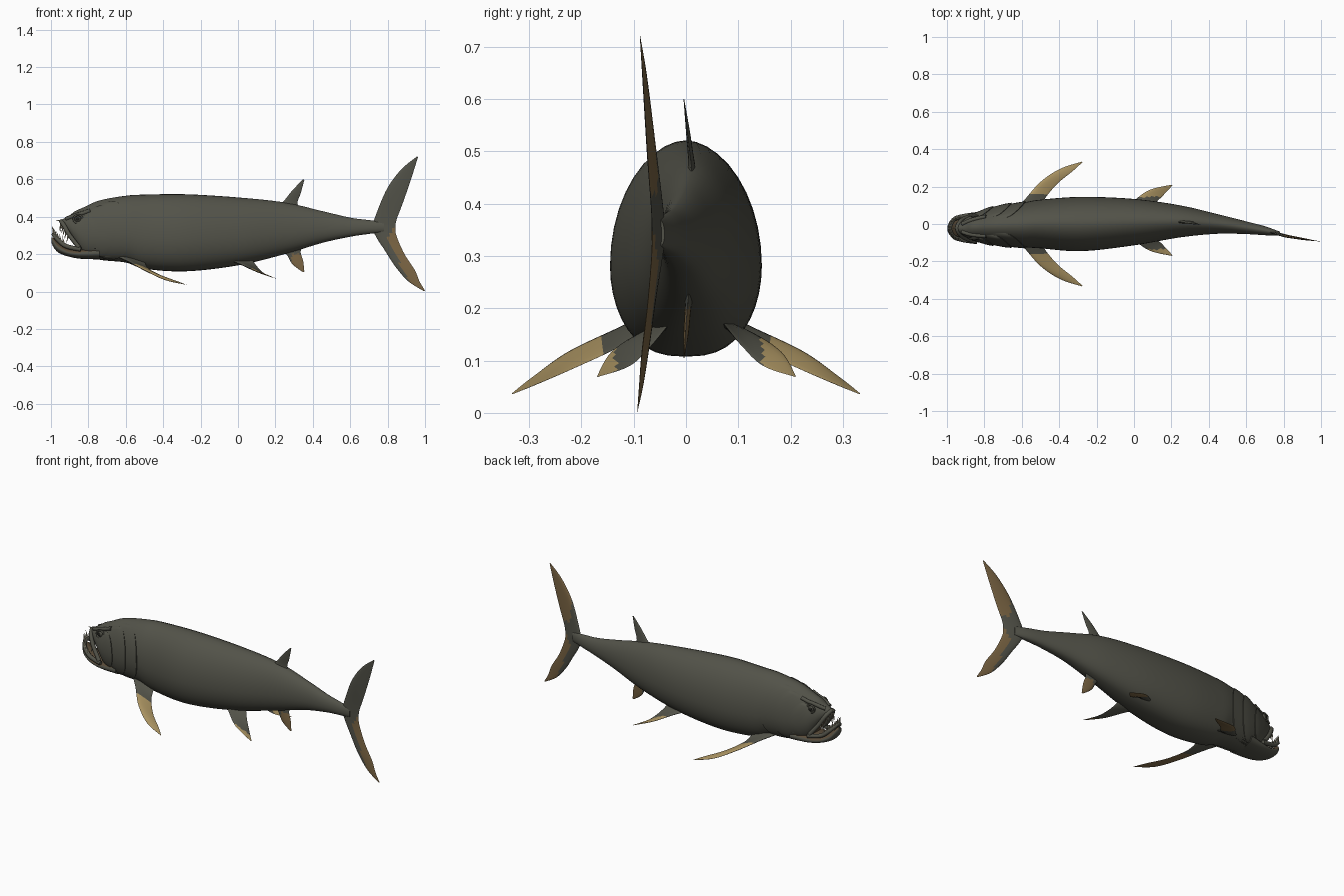
import bpy, bmesh, math
from mathutils import Vector

cube = bpy.data.objects.get("Cube")
if cube:
    bpy.data.objects.remove(cube)


def material(name, rgb):
    m = bpy.data.materials.new(name)
    m.use_nodes = True
    m.diffuse_color = (*rgb, 1)
    m.node_tree.nodes["Principled BSDF"].inputs["Base Color"].default_value = (*rgb, 1)
    return m


SKIN = material("olive grey skin", (.085, .085, .066))
BROWN = material("brown fin", (.19, .125, .055))
GOLD = material("golden fin", (.40, .29, .12))
MOUTH = material("mouth lining", (.10, .07, .04))
TOOTH = material("ivory tooth", (.42, .38, .27))
DARK = material("dark eye", (.015, .015, .012))


def spline(pts, n):
    """Catmull-Rom samples through tuples of any length."""
    out = []
    for i in range(len(pts) - 1):
        a, b = pts[max(i - 1, 0)], pts[i]
        c, d = pts[i + 1], pts[min(i + 2, len(pts) - 1)]
        for k in range(n):
            t = k / n
            out.append(tuple(
                q + t / 2 * (r - p + t * (2 * p - 5 * q + 4 * r - s + t * (3 * (q - r) + s - p)))
                for p, q, r, s in zip(a, b, c, d)))
    return out + [tuple(pts[-1])]


def smooth(ob, angle=50):
    bpy.ops.object.select_all(action='DESELECT')
    ob.select_set(True)
    bpy.context.view_layer.objects.active = ob
    bpy.ops.object.shade_smooth_by_angle(angle=math.radians(angle))


def loft(name, rings, mats, rule=None, closed=True):
    """Skin a list of equal rings; closed rings also get end caps."""
    bm = bmesh.new()
    vs = [[bm.verts.new(p) for p in r] for r in rings]
    n = len(rings[0])
    for r, s in zip(vs, vs[1:]):
        for j in range(n if closed else n - 1):
            k = (j + 1) % n
            bm.faces.new((r[j], r[k], s[k], s[j]))
    if closed:
        bm.faces.new(vs[0])
        bm.faces.new(vs[-1])
    bmesh.ops.recalc_face_normals(bm, faces=bm.faces)
    bm.normal_update()
    if rule:
        for f in bm.faces:
            f.material_index = rule(f.calc_center_median(), f.normal)
    me = bpy.data.meshes.new(name)
    bm.to_mesh(me)
    bm.free()
    for m in mats:
        me.materials.append(m)
    ob = bpy.data.objects.new(name, me)
    bpy.context.collection.objects.link(ob)
    smooth(ob)
    return ob


def tube(name, pts, radius, mat):
    cu = bpy.data.curves.new(name, 'CURVE')
    cu.dimensions = '3D'
    cu.bevel_depth = radius
    cu.bevel_resolution = 2
    cu.use_fill_caps = True
    sp = cu.splines.new('POLY')
    sp.points.add(len(pts) - 1)
    for p, q in zip(sp.points, pts):
        p.co = (*q, 1)
    cu.materials.append(mat)
    ob = bpy.data.objects.new(name, cu)
    bpy.context.collection.objects.link(ob)


def ball(name, pos, r, mat, flat=1):
    bpy.ops.mesh.primitive_uv_sphere_add(segments=16, ring_count=10, radius=r, location=pos)
    ob = bpy.context.object
    ob.name = name
    ob.scale.y = flat
    ob.data.materials.append(mat)
    smooth(ob)


def cone(name, pos, direction, length, r):
    d = Vector(direction).normalized()
    bpy.ops.mesh.primitive_cone_add(vertices=6, radius1=r, radius2=0, depth=length,
                                    location=Vector(pos) + d * length / 2)
    ob = bpy.context.object
    ob.name = name
    ob.rotation_euler = d.to_track_quat('Z', 'Y').to_euler()
    ob.data.materials.append(TOOTH)


# Body stations: x, centre y, bottom z, top z, half width
BODY = [(-.94, -.022, .355, .385, .02), (-.90, -.02, .30, .408, .05), (-.87, -.018, .25, .43, .066),
        (-.83, -.015, .20, .448, .08), (-.74, -.01, .17, .487, .10), (-.60, -.005, .155, .512, .118),
        (-.50, 0, .122, .518, .13), (-.28, 0, .108, .52, .145), (0, .01, .14, .503, .124),
        (.25, .014, .20, .476, .085), (.45, 0, .26, .43, .052), (.60, -.02, .293, .395, .034),
        (.70, -.036, .308, .382, .024), (.78, -.052, .318, .372, .011)]
DENSE = spline(BODY, 8)


def row(x):
    for a, b in zip(DENSE, DENSE[1:]):
        if x <= b[0]:
            t = (x - a[0]) / (b[0] - a[0])
            return [p + (q - p) * t for p, q in zip(a, b)]
    return DENSE[-1]


def section(r, a, s=1.0):
    """Egg shaped cross-section, fuller below its widest line."""
    x, yc, lo, hi, w = r
    mid = lo + (hi - lo) * .42
    c, sn = math.cos(a), math.sin(a)
    y = math.copysign(abs(c) ** (1.08 if sn > 0 else .78), c) * w
    z = (hi - mid) * sn if sn > 0 else (mid - lo) * sn
    return (x, yc + y * s, mid + z * s)


RING = [math.tau * k / 40 for k in range(40)]
loft("body", [[section(r, a) for a in RING] for r in DENSE], [SKIN, MOUTH],
     lambda c, n: int(c.x < -.85 and n.z < -.3 and c.z < .37 and abs(c.y + .02) < .045))

# Lower jaw with a dark mouth floor
JAW = [(-.74, -.01, .172, .25, .09), (-.84, -.015, .175, .235, .078), (-.91, -.02, .188, .235, .065),
       (-.96, -.022, .208, .262, .05), (-.985, -.024, .235, .285, .034), (-.998, -.025, .262, .29, .012)]
loft("lower_jaw", [[section(r, a) for a in RING] for r in spline(JAW, 5)], [SKIN, MOUTH],
     lambda c, n: int(n.z > .5))

# Lips and teeth
for name, half, rise, size in (
        ("upper", [(-.85, .072, .235), (-.90, .054, .30), (-.93, .034, .352), (-.945, 0, .375)], -1, .036),
        ("lower", [(-.84, .074, .225), (-.92, .062, .243), (-.965, .044, .28), (-.985, 0, .305)], 1, .034)):
    rim = half + [(x, -y, z) for x, y, z in half[-2::-1]]
    path = spline([(x, y - .022, z) for x, y, z in rim], 6)
    tube(name + "_lip", path, .012, SKIN)
    for i in range(7, len(path) - 6, 2):
        x, y, z = path[i]
        cone(name + "_tooth", (x, y, z + rise * .006), (-.25, (y + .022) * 2 * -rise, rise),
             size * (1 + .35 * (i % 4 == 1)), .006)
cone("snout_spike", (-.94, -.022, .378), (-1, 0, .1), .035, .007)


def plate(name, side, front, rear, lo, hi, bulge):
    """Overlapping bony plate with a rounded rear edge."""
    rings = []
    for i in range(12):
        u = i / 11
        ring = []
        for j in range(21):
            v = j / 20
            a = lo + (hi - lo) * v
            arc = math.sin(math.pi * v) ** .6
            end = front + (rear - front) * (.45 + .55 * arc)
            x = front + (end - front) * min(u / .9, 1)
            s = .95 if i == 11 else .985 + (bulge - .985) * min(u / .7, 1) * arc ** .3
            ring.append(section(row(x), a if side > 0 else math.pi - a, s))
        rings.append(ring)
    loft(name, rings, [SKIN], closed=False)


# Gill covers, cheeks, eyes, brows and throat rays on both sides
for side, tag in ((1, "right"), (-1, "left")):
    plate(tag + "_gill_cover", side, -.80, -.58, -1.25, 1.2, 1.05)
    plate(tag + "_inner_gill_cover", side, -.83, -.655, -1.1, 1.05, 1.085)
    plate(tag + "_cheek", side, -.89, -.75, -.95, .8, 1.09)
    a = .62 if side > 0 else math.pi - .62
    eye = Vector(section(row(-.855), a, 1.02))
    ball(tag + "_eye", eye, .016, SKIN, .8)
    ball(tag + "_pupil", eye + Vector((-.002, side * .009, .001)), .010, DARK, .6)
    tube(tag + "_eye_rim", [eye + Vector((.024 * math.cos(t), side * .002, .022 * math.sin(t)))
                            for t in RING + RING[:1]], .005, SKIN)
    tube(tag + "_brow", [section(row(x), a + side * .3, 1.0) for x in (-.92, -.89, -.86, -.83, -.79)],
         .011, SKIN)
    for k in range(5):
        b = -1.3 + .16 * k
        tube(tag + "_throat_ray", [section(row(-.82 + .03 * i), (b if side > 0 else math.pi - b)
                                           + side * .04 * i, 1.01) for i in range(6 - k // 2)], .004, SKIN)


def fin(name, stations, normal, ratio, mats, rule):
    """Lens-section fin through (leading point, trailing point) pairs."""
    n = Vector(normal).normalized()
    rings = []
    for s in spline([a + b for a, b in stations], 6):
        lead, trail = Vector(s[:3]), Vector(s[3:])
        w = min((trail - lead).length, .14) * ratio
        ring = []
        for k in range(16):
            th = math.tau * k / 16
            ring.append(lead.lerp(trail, (1 - math.cos(th)) / 2)
                        + n * w * math.sin(th) * (.7 + .3 * math.cos(th)))
        rings.append(ring)
    return loft(name, rings, mats, rule)


# Tail fin, swept from the upper tip to the lower tip
TAIL = [((.957, -.088, .722), (.962, -.088, .718)), ((.875, -.078, .655), (.925, -.080, .60)),
        ((.80, -.066, .555), (.88, -.072, .47)), ((.745, -.05, .43), (.848, -.066, .385)),
        ((.72, -.042, .345), (.842, -.065, .34)), ((.74, -.048, .29), (.848, -.066, .295)),
        ((.785, -.06, .22), (.89, -.074, .20)), ((.84, -.072, .135), (.945, -.084, .115)),
        ((.91, -.083, .055), (.97, -.089, .055)), ((.994, -.093, .002), (1, -.093, .004))]


def tail_colour(c, n):
    if c.z > .345:
        return int(n.y > 0 and c.x > .80 and c.z > .42)
    return int(c.x > .80 + abs(c.z - .28) * .5)


fin("tail_fin", TAIL, (.15, 1, 0), .07, [SKIN, BROWN], tail_colour)

# Dorsal and anal fins
fin("dorsal_fin", [((.20, .012, .45), (.335, .012, .43)), ((.245, .01, .485), (.318, .01, .475)),
                   ((.29, .004, .54), (.335, .004, .525)), ((.348, -.004, .60), (.355, -.004, .597))],
    (0, 1, 0), .11, [SKIN], None)
fin("anal_fin", [((.23, .008, .225), (.36, .008, .25)), ((.262, .004, .195), (.335, .004, .215)),
                 ((.292, 0, .145), (.348, 0, .165)), ((.345, -.004, .105), (.355, -.004, .106))],
    (0, 1, 0), .11, [SKIN, BROWN], lambda c, n: int(c.z < .20 and c.x > .285))

# Paired fins: half outlines given for one side and mirrored about a centre line
PECTORAL = [((-.64, .075, .185), (-.50, .07, .165)), ((-.585, .13, .16), (-.48, .13, .125)),
            ((-.50, .225, .115), (-.41, .215, .085)), ((-.395, .295, .065), (-.325, .285, .055)),
            ((-.28, .333, .037), (-.275, .331, .036))]
PELVIC = [((-.06, .05, .17), (.07, .045, .18)), ((.0, .105, .152), (.105, .085, .13)),
          ((.085, .163, .115), (.15, .127, .09)), ((.20, .19, .07), (.207, .188, .069))]
for side, tag in ((1, "right"), (-1, "left")):
    for name, half, mid, start in (("pectoral_fin", PECTORAL, 0, .155), ("pelvic_fin", PELVIC, .02, .125)):
        pairs = [tuple((x, mid + side * y, z) for x, y, z in p) for p in half]
        edge = start + (.03 if side < 0 and mid else 0)
        fin(tag + "_" + name, pairs, (.25, side * .4, 1), .09, [SKIN, GOLD, BROWN],
            lambda c, n: 0 if abs(c.y - mid) < edge else (1 if n.z > 0 else 2))
